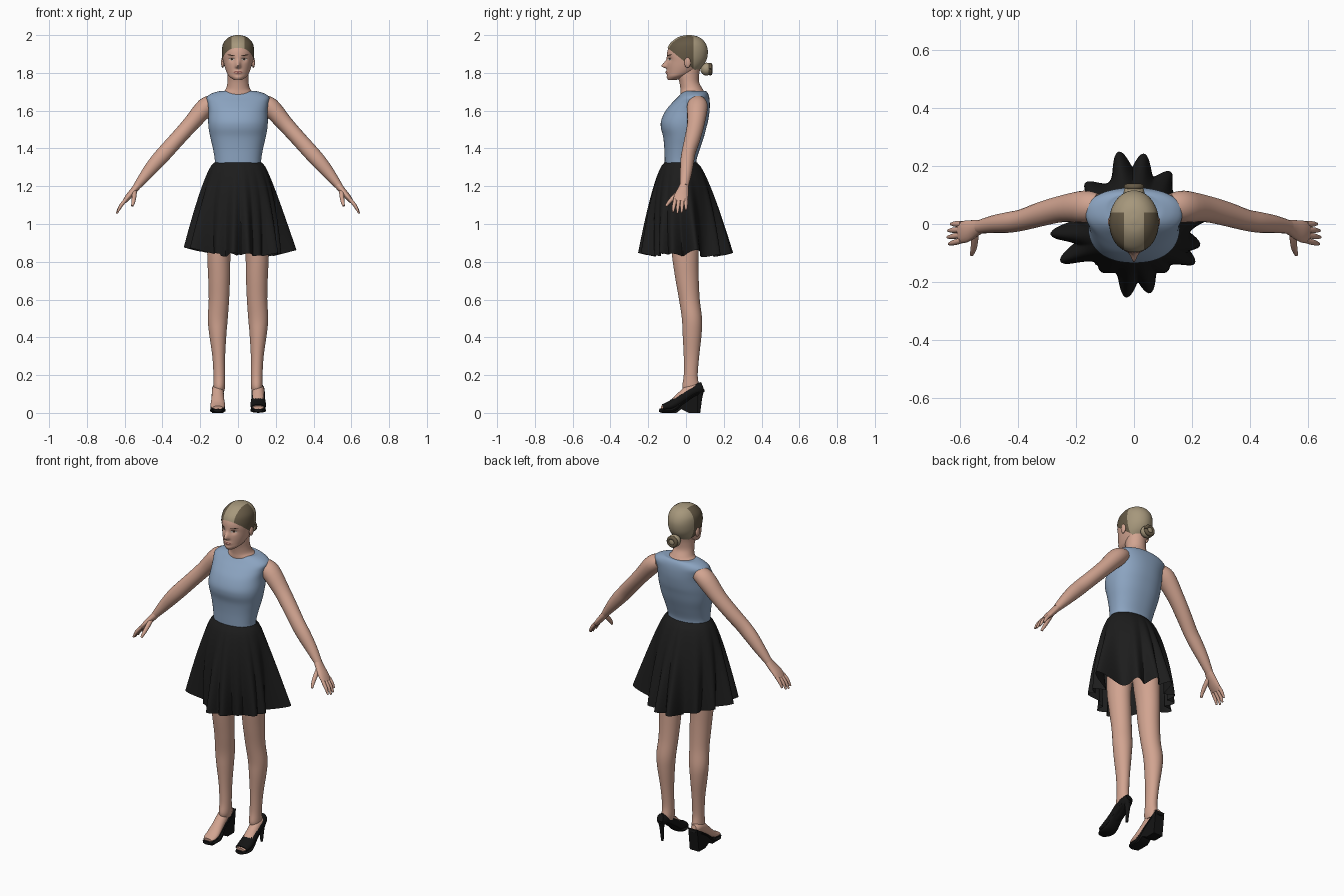
import bpy, bmesh, math
from mathutils import Vector, Matrix
from mathutils.bvhtree import BVHTree

cube = bpy.data.objects.get("Cube")
if cube:
    bpy.data.objects.remove(cube, do_unlink=True)


def material(name, r, g, b):
    m = bpy.data.materials.new(name)
    m.use_nodes = True
    m.diffuse_color = (r, g, b, 1)
    bsdf = m.node_tree.nodes["Principled BSDF"]
    bsdf.inputs["Base Color"].default_value = (r, g, b, 1)
    bsdf.inputs["Roughness"].default_value = 0.7
    return m


skin = material("skin", .64, .37, .28)
blue = material("blue cloth", .26, .37, .53)
black = material("black cloth", .012, .012, .012)
leather = material("black leather", .007, .007, .007)
blonde = material("light hair", .38, .31, .2)
brown = material("dark hair", .13, .1, .06)
lip = material("lips", .33, .12, .1)
brow = material("dark brow", .045, .025, .016)
white = material("eye white", .6, .55, .5)
parts = []


def finish(name, bm, *mats):
    bmesh.ops.recalc_face_normals(bm, faces=bm.faces)
    me = bpy.data.meshes.new(name)
    bm.to_mesh(me)
    bm.free()
    for m in mats:
        me.materials.append(m)
    ob = bpy.data.objects.new(name, me)
    bpy.context.collection.objects.link(ob)
    parts.append(ob)
    return ob


def spline(pts, k):
    """Catmull-Rom resampling of tuples."""
    out = []
    for i in range(len(pts) - 1):
        a, b, c, d = (pts[min(max(i + j, 0), len(pts) - 1)] for j in (-1, 0, 1, 2))
        for s in range(k):
            t = s / k
            out.append([.5 * (2 * q + (r - p) * t + (2 * p - 5 * q + 4 * r - u) * t * t
                              + (3 * q - p - 3 * r + u) * t ** 3)
                        for p, q, r, u in zip(a, b, c, d)])
    return out + [list(pts[-1])]


def bridge(rings, caps=True):
    bm = bmesh.new()
    rows = [[bm.verts.new(p) for p in ring] for ring in rings]
    n = len(rows[0])
    for a, b in zip(rows, rows[1:]):
        for i in range(n):
            bm.faces.new((a[i], a[(i + 1) % n], b[(i + 1) % n], b[i]))
    if caps:
        bm.faces.new(rows[0])
        bm.faces.new(rows[-1])
    return bm


def loft(sections, n=40, k=5, power=1.0):
    """Horizontal rings given as (z, centre x, half width, front y, back y)."""
    rings = []
    for z, cx, hw, yf, yb in spline(sections, k):
        ring = []
        for i in range(n):
            a = math.tau * (i + .5) / n
            c, s = math.cos(a), math.sin(a)
            ring.append((cx + hw * math.copysign(abs(c) ** power, c),
                         (yf + yb) / 2 + (yb - yf) / 2 * math.copysign(abs(s) ** power, s), z))
        rings.append(ring)
    return bridge(rings)


def tube(points, side, n=20, k=4):
    """Elliptical tube; points are (x, y, z, radius along side, other radius)."""
    pts = spline(points, k)
    rings = []
    for i, p in enumerate(pts):
        t = (Vector(pts[min(i + 1, len(pts) - 1)][:3]) - Vector(pts[max(i - 1, 0)][:3])).normalized()
        u = Vector(side)
        u = (u - t * u.dot(t)).normalized()
        v = t.cross(u)
        rings.append([Vector(p[:3]) + u * p[3] * math.cos(math.tau * j / n)
                      + v * p[4] * math.sin(math.tau * j / n) for j in range(n)])
    return bridge(rings)


def ball(name, loc, size, mat):
    bm = bmesh.new()
    bmesh.ops.create_uvsphere(bm, u_segments=24, v_segments=16, radius=1)
    bmesh.ops.transform(bm, verts=bm.verts, matrix=Matrix.Translation(loc) @ Matrix.Diagonal((*size, 1)))
    return finish(name, bm, mat)


# Head with nose, eye sockets, lips and chin pushed out of the skull
skull = [(1.762, 0, .02, -.094, -.05), (1.78, 0, .046, -.099, .0), (1.8, 0, .059, -.1, .045),
         (1.83, 0, .07, -.101, .08), (1.86, 0, .077, -.1, .1), (1.89, 0, .081, -.101, .109),
         (1.92, 0, .081, -.097, .11), (1.95, 0, .075, -.083, .1), (1.975, 0, .057, -.055, .08),
         (1.99, 0, .033, -.025, .052), (1.996, 0, .004, .008, .018)]
bm = loft(skull, n=96, k=6)


def bump(a, b):
    return math.exp(-a * a - b * b)


for v in bm.verts:
    x, y, z = v.co
    if y < -.03:
        dz = z - 1.835
        v.co.y -= .031 * bump(x / .012, dz / (.026 if dz > 0 else .009))
        v.co.y += .009 * bump((abs(x) - .033) / .016, (z - 1.872) / .013)
        v.co.y -= .008 * bump(x / .02, (z - 1.803) / .009) + .004 * bump(x / .02, (z - 1.775) / .01)
tree = BVHTree.FromBMesh(bm)
finish("head", bm, skin)


def face_plate(name, cx, cz, rx, rz, mat, lift, tilt=0.0):
    """Thin oval laid on the face."""
    bm = bmesh.new()
    bmesh.ops.create_circle(bm, cap_ends=True, segments=24, radius=1)
    bmesh.ops.inset_region(bm, faces=bm.faces[:], thickness=.4)
    bmesh.ops.poke(bm, faces=[f for f in bm.faces if len(f.verts) > 4])
    for v in bm.verts:
        x = cx + v.co.x * rx
        z = cz + v.co.y * rz + tilt * v.co.x
        hit = tree.ray_cast(Vector((x, -1, z)), Vector((0, 1, 0)))[0]
        v.co = (x, (hit.y if hit else -.09) - lift, z)
    return finish(name, bm, mat)


face_plate("lips", 0, 1.803, .023, .008, lip, .0015)
for s, tag in ((1, "left"), (-1, "right")):
    face_plate(tag + "_eye", s * .033, 1.872, .015, .0055, white, .0015)
    face_plate(tag + "_iris", s * .033, 1.872, .006, .0052, brow, .0025)
    face_plate(tag + "_upper_lash", s * .034, 1.878, .017, .0018, brow, .003)
    face_plate(tag + "_eyebrow", s * .036, 1.893, .02, .0028, brow, .0015, s * .003)
    ball(tag + "_ear", (s * .081, .008, 1.855), (.009, .017, .028), skin)

# Hair cap cut along the hairline, two tones, and a bun
bm = loft([(z + (.004 if z > 1.9 else 0), c, w + .004, f - .003, b + .005) for z, c, w, f, b in skull],
          n=64, k=5)
for co, no, cut in (((0, -.1, 1.935), (0, .155, .19), True), ((.035, 0, 0), (1, 0, 0), False),
                    ((-.035, 0, 0), (1, 0, 0), False), ((0, .04, 0), (0, 1, 0), False)):
    bmesh.ops.bisect_plane(bm, geom=bm.verts[:] + bm.edges[:] + bm.faces[:],
                           plane_co=co, plane_no=no, clear_inner=cut)
for f in bm.faces:
    c = f.calc_center_median()
    f.material_index = 1 if c.y < .04 and abs(c.x) > .035 else 0
finish("hair", bm, blonde, brown)
ball("bun", (0, .108, 1.82), (.036, .032, .034), blonde)
ring = [(.024 * math.cos(a), .128, 1.82 + .023 * math.sin(a), .011, .011)
        for a in (math.tau * i / 12 for i in range(13))]
finish("bun_coil", tube(ring, (0, 1, 0), n=10, k=2), brown)

# Neck and fitted top
finish("neck", loft([(1.64, 0, .1, -.03, .1), (1.69, 0, .085, -.03, .1), (1.715, 0, .064, -.03, .088),
                     (1.75, 0, .056, -.035, .07), (1.79, 0, .055, -.045, .07),
                     (1.82, 0, .055, -.04, .075)]), skin)
finish("top", loft([(1.3, 0, .123, -.112, .055), (1.34, 0, .123, -.113, .056), (1.4, 0, .133, -.115, .075),
                    (1.46, 0, .147, -.121, .095), (1.51, 0, .156, -.133, .108),
                    (1.55, 0, .158, -.131, .118), (1.6, 0, .156, -.108, .125),
                    (1.64, 0, .161, -.075, .126), (1.67, 0, .166, -.045, .123),
                    (1.69, 0, .142, -.026, .117), (1.702, 0, .105, -.012, .108),
                    (1.703, 0, .085, .0, .1)], n=56, power=.88), blue)

# Skirt flaring into deep folds; each fold is (angle, reach)
folds = [(10, .315), (-18, .24), (-33, .25), (-77, .245), (-96, .255), (-153, .285), (-173, .29),
         (102, .255), (82, .245), (55, .22), (140, .22), (165, .24), (-125, .2), (-55, .2)]
valley = .165
rings = []
for i in range(25):
    t = i / 24
    ring = []
    for j in range(240):
        a = math.tau * j / 240
        c, s = math.cos(a), math.sin(a)
        waist = 1 / math.hypot(c / .127, s / .087)
        full = 1 / math.hypot(c / .285, s / .25)
        lobe = 0
        for deg, reach in folds:
            d = (math.degrees(a) - deg + 180) % 360 - 180
            lobe = max(lobe, (reach - valley) * math.exp(-(d / 10) ** 2))
        r = waist + (full + (valley + lobe - full) * t - waist) * t ** .7
        hem = .825 + .25 * lobe + (.02 if c < -.5 else 0) * -c
        ring.append((r * c, r * s - .028 * (1 - t), 1.325 + (hem - 1.325) * t))
    rings.append(ring)
finish("skirt", bridge(rings, caps=False), black)

for s, tag in ((1, "left"), (-1, "right")):
    # Arm, palm and fingers
    arm = [(.125, .06, 1.645, .045, .04), (.172, .06, 1.618, .055, .05), (.25, .052, 1.53, .046, .043),
           (.32, .034, 1.452, .042, .041), (.385, .014, 1.38, .037, .041), (.43, .006, 1.33, .036, .039),
           (.48, 0, 1.27, .031, .032), (.535, -.01, 1.2, .023, .02)]
    palm = [(.525, -.008, 1.212, .022, .02), (.55, -.016, 1.18, .03, .018),
            (.58, -.026, 1.145, .038, .016), (.602, -.03, 1.118, .036, .011)]
    thumb = [(.548, -.03, 1.175, .013, .013), (.55, -.062, 1.145, .012, .012),
             (.554, -.088, 1.118, .01, .01), (.56, -.106, 1.095, .006, .006)]
    digits = [("thumb", thumb)]
    for i, length in enumerate((.9, 1, .95, .75)):
        y = -.057 + .019 * i
        digits.append(("finger_%d" % (i + 1),
                       [(.595, y, 1.128, .01, .01),
                        (.595 + .028 * length, y * 1.12, 1.128 - .035 * length, .0095, .009),
                        (.595 + .047 * length, y * 1.2, 1.128 - .072 * length, .005, .005)]))
    for label, path in [("arm", arm), ("palm", palm)] + digits:
        finish(tag + "_" + label, tube([(s * p[0], *p[1:]) for p in path], (0, 1, 0)), skin)

    # Leg and foot
    finish(tag + "_leg", loft([(z, s * c, w, f, b) for z, c, w, f, b in (
        (1.2, .072, .07, -.09, .08), (.98, .09, .068, -.085, .075), (.84, .101, .062, -.075, .066),
        (.72, .1, .058, -.058, .067), (.6, .101, .054, -.037, .073), (.5, .107, .053, -.022, .085),
        (.42, .107, .046, -.018, .083), (.3, .102, .034, -.012, .07), (.2, .099, .031, -.012, .062),
        (.14, .099, .031, -.02, .07), (.11, .1, .026, -.01, .066))]), skin)
    fx = s * .107
    foot = [(fx, .082, .135, .016, .018), (fx, .06, .13, .028, .026), (fx, .02, .118, .031, .032),
            (fx, -.03, .08, .033, .027), (fx, -.075, .046, .038, .021),
            (fx, -.11, .032, .036, .014), (fx, -.132, .028, .026, .009)]
    finish(tag + "_foot", tube(foot, (1, 0, 0)), skin)
    sole = [(fx, .09, .12, .018, .006), (fx, .05, .1, .032, .008), (fx, -.01, .062, .033, .009),
            (fx, -.065, .018, .04, .012), (fx, -.11, .012, .041, .011), (fx, -.142, .013, .024, .009)]
    finish(tag + "_sole", tube(sole, (1, 0, 0)), leather)

# Left pump: closed upper, stiletto heel
upper = [(.107, .09, .138, .02, .027), (.107, .065, .128, .032, .03), (.107, .02, .108, .035, .032),
         (.107, -.03, .072, .037, .031), (.107, -.075, .042, .042, .026), (.107, -.122, .028, .037, .018)]
finish("left_pump_upper", tube(upper, (1, 0, 0)), leather)
finish("left_stiletto", tube([(.107, .075, .125, .026, .024), (.107, .074, .085, .014, .013),
                              (.107, .068, 0, .007, .007)], (1, 0, 0)), leather)

# Right sandal: wedge cut from a side profile
bm = bmesh.new()
profile = [(.09, .135), (.074, 0), (.015, 0), (-.025, .02), (-.05, 0), (-.13, 0), (-.135, .018),
           (-.07, .024), (0, .078), (.05, .11)]
face = bm.faces.new([bm.verts.new((-.137, y, z)) for y, z in profile])
ext = bmesh.ops.extrude_face_region(bm, geom=[face])
bmesh.ops.translate(bm, vec=(.06, 0, 0), verts=[v for v in ext["geom"] if isinstance(v, bmesh.types.BMVert)])
finish("right_wedge", bm, leather)

# Smooth shading with sharp edges kept
bpy.ops.object.select_all(action="DESELECT")
for ob in parts:
    ob.select_set(True)
bpy.context.view_layer.objects.active = parts[0]
bpy.ops.object.shade_smooth_by_angle(angle=math.radians(50))
